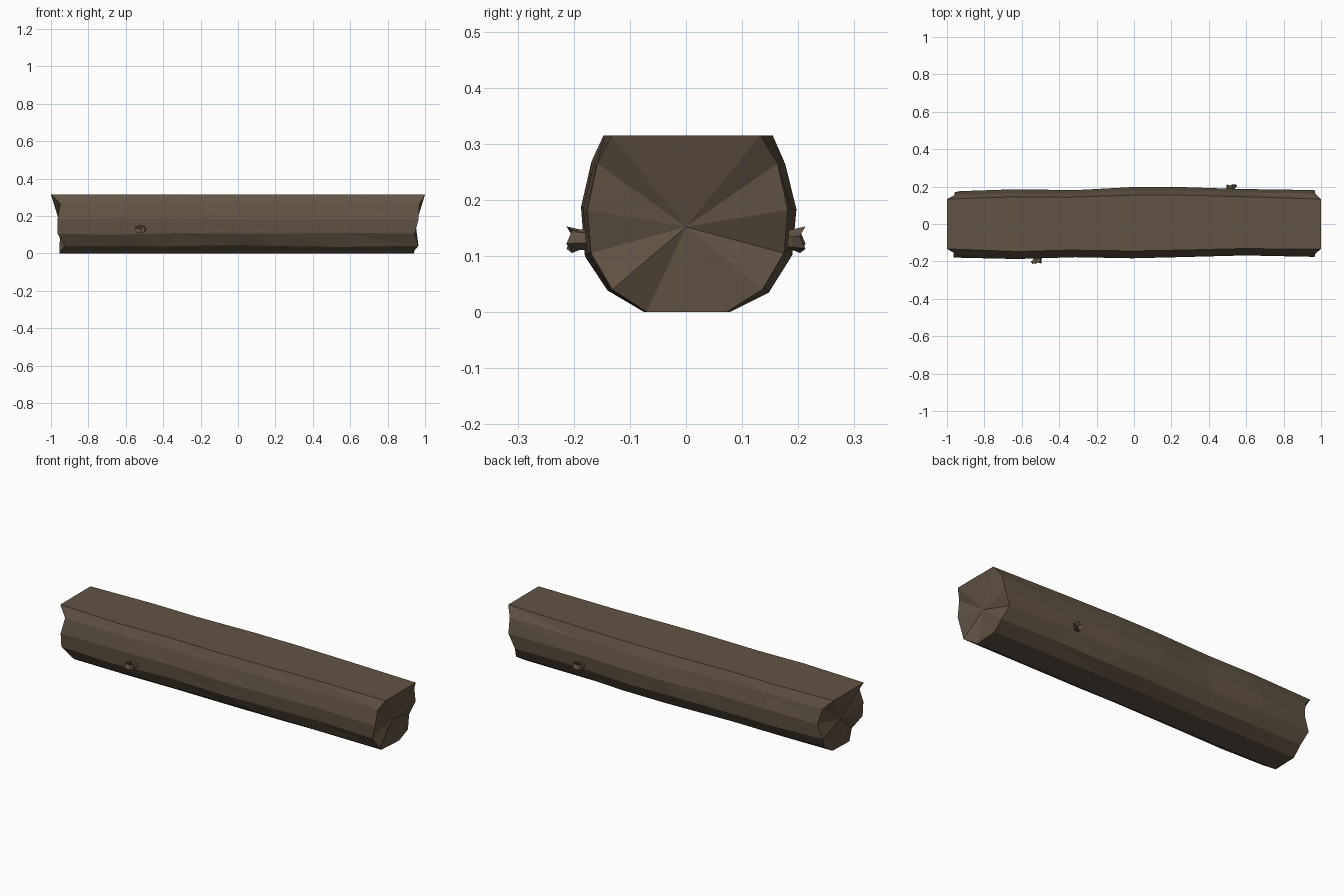
import bpy, bmesh, math, random
from mathutils import Vector

if "Cube" in bpy.data.objects:
    bpy.data.objects.remove(bpy.data.objects["Cube"])

random.seed(4)

bark = bpy.data.materials.new("weathered brown wood")
bark.diffuse_color = (0.12, 0.088, 0.058, 1)
bark.use_nodes = True
bark.node_tree.nodes["Principled BSDF"].inputs["Base Color"].default_value = bark.diffuse_color


def finish(name, bm):
    bmesh.ops.recalc_face_normals(bm, faces=bm.faces[:])
    me = bpy.data.meshes.new(name)
    bm.to_mesh(me)
    bm.free()
    me.materials.append(bark)
    ob = bpy.data.objects.new(name, me)
    bpy.context.collection.objects.link(ob)
    return ob


# Half cross-section, bottom to flat top: (half width, height)
PROFILE = [(0.076, 0), (0.143, 0.04), (0.184, 0.105),
           (0.191, 0.182), (0.172, 0.265), (0.150, 0.315)]
# Stations along the log: (x, front width factor, back width factor)
STATIONS = [(-1, 0.94, 0.92), (-0.62, 0.98, 0.97), (-0.35, 0.93, 0.95),
            (0, 0.96, 1.03), (0.25, 0.93, 1.03), (0.55, 0.88, 0.98), (1, 0.92, 0.95)]
# How far each end vertex is set back, bottom to top
LEFT_FRONT = [0.045, 0.075, 0.035, 0.035, 0.05, 0]
LEFT_BACK = [0.05, 0.06, 0.04, 0.07, 0.05, 0]
RIGHT_FRONT = [0.07, 0.035, 0.055, 0.035, 0.03, 0]
RIGHT_BACK = [0.06, 0.05, 0.07, 0.035, 0.03, 0]

# Split log with a flat seat on top
bm = bmesh.new()
rings = []
last = len(STATIONS) - 1
for i, (x, front, back) in enumerate(STATIONS):
    halves = []
    for side, factor, l_in, r_in in ((-1, front, LEFT_FRONT, RIGHT_FRONT),
                                     (1, back, LEFT_BACK, RIGHT_BACK)):
        verts = []
        for k, (w, z) in enumerate(PROFILE):
            px, pz = x, z
            if i == 0:
                px += l_in[k]
            elif i == last:
                px -= r_in[k]
            elif k < 5:
                px += random.uniform(-0.05, 0.05)
                pz += random.uniform(-0.006, 0.006) if k else 0
            width = w * factor
            if i in (0, last) and k == 5:
                width = 0.133
            verts.append(bm.verts.new((px, side * width, pz)))
        halves.append(verts)
    rings.append(halves[1] + halves[0][::-1])

n = len(rings[0])
for a, b in zip(rings, rings[1:]):
    for j in range(n):
        k = (j + 1) % n
        if j in (5, 11):
            bm.faces.new((a[j], a[k], b[k], b[j]))
        else:
            bm.faces.new((a[j], a[k], b[k]))
            bm.faces.new((a[j], b[k], b[j]))

# Hollowed, chopped ends
for ring, x in ((rings[0], -0.95), (rings[-1], 0.95)):
    c = bm.verts.new((x, 0, 0.152))
    for j in range(n):
        bm.faces.new((ring[j], ring[(j + 1) % n], c))
finish("split_log_seat", bm)


# Snapped branch stubs, one per side
def stub(name, s):
    bm = bmesh.new()
    sides = 6
    loops = []
    for depth, radius in ((0.165, 0.022), (0.19, 0.021), (0.207, 0.027)):
        loop = []
        for j in range(sides):
            a = math.tau * j / sides + 0.3
            out = depth + (0.006 if j % 2 else -0.004) * (depth > 0.2)
            lean = (depth - 0.165) * 0.3
            loop.append(bm.verts.new((s * (0.51 + lean + radius * 1.1 * math.cos(a)),
                                      s * out, 0.129 + radius * 0.9 * math.sin(a))))
        loops.append(loop)
    for a, b in zip(loops, loops[1:]):
        for j in range(sides):
            k = (j + 1) % sides
            bm.faces.new((a[j], a[k], b[k], b[j]))
    bm.faces.new(loops[0])
    tip = bm.verts.new((s * 0.52, s * 0.198, 0.129))
    for j in range(sides):
        bm.faces.new((loops[-1][j], loops[-1][(j + 1) % sides], tip))
    finish(name, bm)


stub("front_branch_stub", -1)
stub("back_branch_stub", 1)
